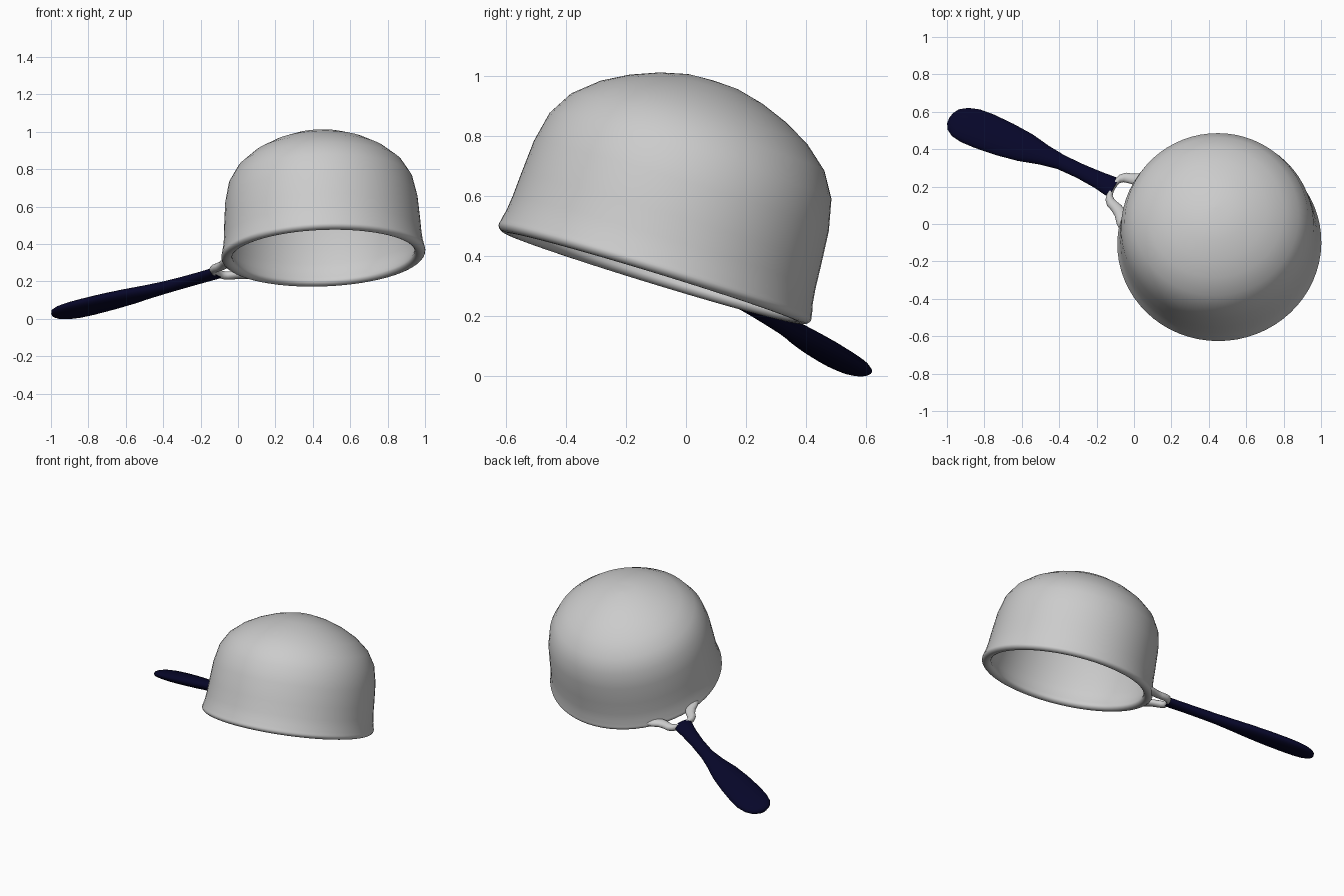
import bpy, bmesh, math
from mathutils import Vector, Matrix

# Tilted frame: X along the handle, Z along the pot axis, origin at the rim centre
n = Vector((-0.036, 0.292, 0.955)).normalized()
r = Vector((-0.874, 0.452, -0.183))
r = (r - n * r.dot(n)).normalized()
t = n.cross(r)
FRAME = Matrix.Translation((0.457, -0.109, 0.328)) @ Matrix((r, t, n)).transposed().to_4x4()
TAU = 2 * math.pi


def loft(name, rings, angle=60):
    """Skin a list of equal-length rings of points and close both ends."""
    bm = bmesh.new()
    vs = [[bm.verts.new(p) for p in ring] for ring in rings]
    k = len(vs[0])
    for a, b in zip(vs, vs[1:]):
        for i in range(k):
            bm.faces.new((a[i], a[(i + 1) % k], b[(i + 1) % k], b[i]))
    bm.faces.new(vs[0])
    bm.faces.new(vs[-1])
    bmesh.ops.recalc_face_normals(bm, faces=bm.faces)
    me = bpy.data.meshes.new(name)
    bm.to_mesh(me)
    bm.free()
    ob = bpy.data.objects.new(name, me)
    bpy.context.collection.objects.link(ob)
    ob.matrix_world = FRAME
    bpy.context.view_layer.objects.active = ob
    bpy.ops.object.select_all(action='DESELECT')
    ob.select_set(True)
    bpy.ops.object.shade_smooth_by_angle(angle=math.radians(angle))
    return ob


# Pot: outer wall flaring into a rolled rim, thin inner wall, revolved around the axis
outer = [(0.0005, 0.688), (0.09, 0.683), (0.18, 0.661), (0.275, 0.624), (0.362, 0.576),
         (0.442, 0.508), (0.492, 0.425), (0.515, 0.32), (0.524, 0.20), (0.529, 0.12),
         (0.535, 0.07), (0.541, 0.045)]
rim = [(0.517 + 0.029 * math.cos(a), 0.021 + 0.024 * math.sin(a))
       for a in [math.radians(25 - 20.5 * i) for i in range(11)]]
inner = [(0.493, 0.04), (0.506, 0.07), (0.512, 0.12), (0.509, 0.20), (0.500, 0.315),
         (0.478, 0.417), (0.431, 0.495), (0.354, 0.561), (0.270, 0.609), (0.177, 0.645),
         (0.09, 0.667), (0.0005, 0.672)]
SEG = 64
loft("pot", [[(R * math.cos(TAU * i / SEG), R * math.sin(TAU * i / SEG), z)
              for i in range(SEG)] for R, z in outer + rim + inner])

# Handle bracket: flat forked loop given as outer and inner edge points (s, w), mirrored
half = [((0.490, 0.200), (0.517, 0.090)), ((0.535, 0.168), (0.540, 0.075)),
        ((0.565, 0.135), (0.565, 0.065)), ((0.595, 0.117), (0.590, 0.060)),
        ((0.628, 0.105), (0.615, 0.053)), ((0.652, 0.080), (0.630, 0.040)),
        ((0.664, 0.040), (0.636, 0.020)), ((0.666, 0.0), (0.637, 0.0))]
pairs = half + [((a, -b), (c, -d)) for (a, b), (c, d) in reversed(half[:-1])]
rings = []
for o, i in pairs:
    o, i = Vector(o), Vector(i)
    ring = []
    for j in range(16):
        p = (o + i) / 2 + (o - i) / 2 * math.cos(TAU * j / 16)
        ring.append((p.x, p.y, 0.03 + 0.022 * math.sin(TAU * j / 16)))
    rings.append(ring)
loft("handle_bracket", rings)

# Handle: (distance, sideways offset, half width, half thickness)
stations = [(0.642, 0, 0.057, 0.024), (0.67, 0, 0.057, 0.027), (0.74, -0.001, 0.048, 0.028),
            (0.85, 0, 0.041, 0.030), (0.97, 0.003, 0.042, 0.032), (1.07, 0.01, 0.058, 0.034),
            (1.18, 0.019, 0.084, 0.036), (1.30, 0.029, 0.099, 0.037), (1.42, 0.038, 0.106, 0.036),
            (1.50, 0.045, 0.104, 0.034), (1.56, 0.052, 0.090, 0.030), (1.60, 0.056, 0.064, 0.023),
            (1.618, 0.058, 0.032, 0.014), (1.622, 0.058, 0.006, 0.004)]
rings = []
for s, off, w, h in stations:
    z = 0.03 - 0.075 * (s - 0.65) / 0.97
    rings.append([(s, off + w * math.cos(TAU * i / 24), z + h * math.sin(TAU * i / 24))
                  for i in range(24)])
handle = loft("handle", rings)
mat = bpy.data.materials.new("dark_navy")
mat.diffuse_color = (0.002, 0.002, 0.022, 1)
handle.data.materials.append(mat)
